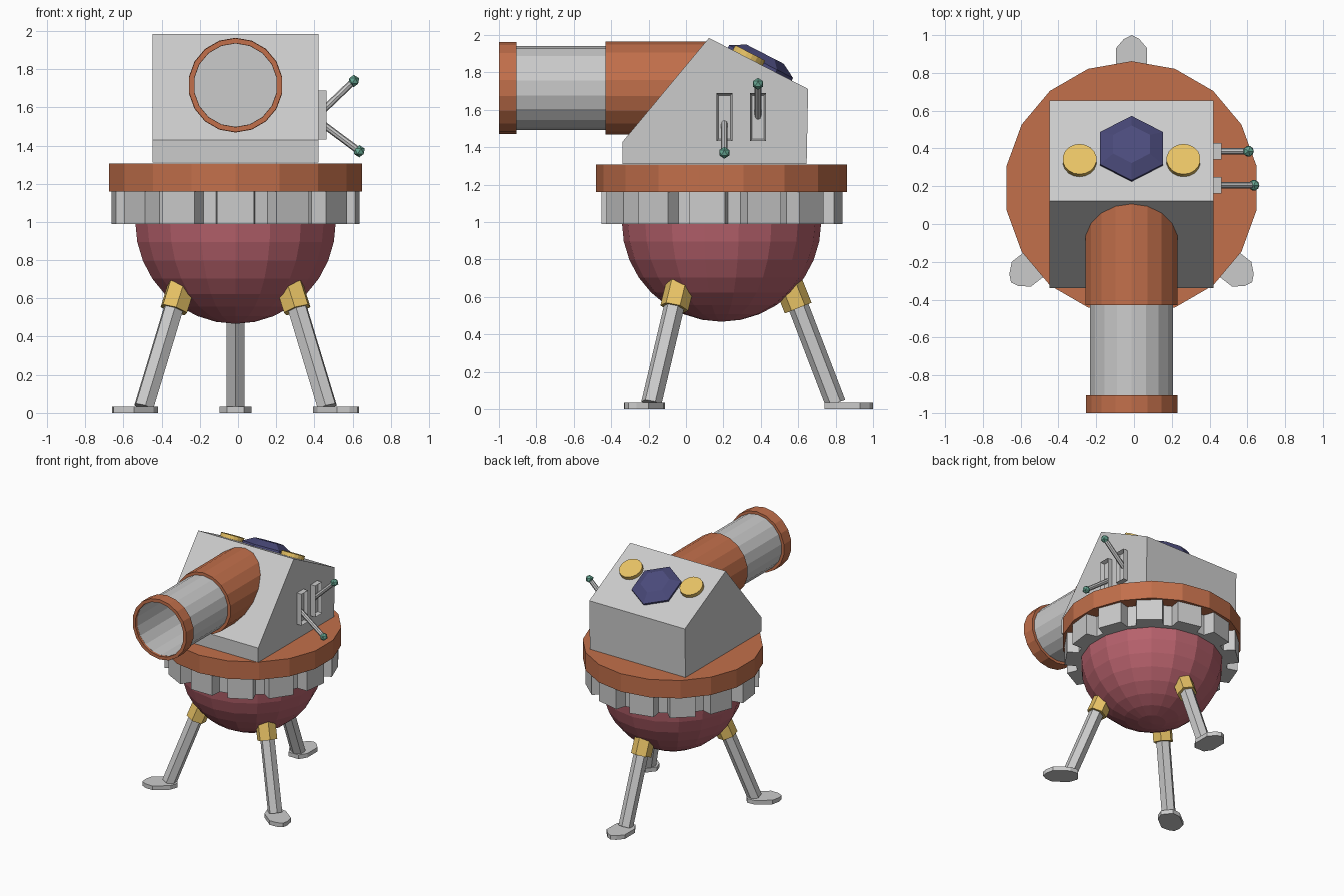
import bpy, bmesh, math
from mathutils import Vector, Matrix

if "Cube" in bpy.data.objects:
    bpy.data.objects.remove(bpy.data.objects["Cube"])

CX, CY = -0.013, 0.19          # axis of the round base


def mat(name, rgb):
    m = bpy.data.materials.new(name)
    m.diffuse_color = (*rgb, 1)
    m.use_nodes = True
    m.node_tree.nodes["Principled BSDF"].inputs["Base Color"].default_value = m.diffuse_color
    return m


COPPER = mat("copper", (0.54, 0.16, 0.07))
GOLD = mat("gold", (0.80, 0.54, 0.13))
MAROON = mat("maroon", (0.47, 0.12, 0.15))
NAVY = mat("navy", (0.07, 0.07, 0.20))
TEAL = mat("teal", (0.14, 0.40, 0.30))


def finish(name, bm, material=None, matrix=None):
    if matrix is not None:
        bmesh.ops.transform(bm, matrix=matrix, verts=bm.verts)
    bmesh.ops.recalc_face_normals(bm, faces=bm.faces)
    me = bpy.data.meshes.new(name)
    bm.to_mesh(me)
    bm.free()
    ob = bpy.data.objects.new(name, me)
    bpy.context.collection.objects.link(ob)
    if material:
        me.materials.append(material)
    return ob


def prism(name, pts, depth, material=None, matrix=None):
    """Extrude a 2D outline along local z."""
    bm = bmesh.new()
    f = bm.faces.new([bm.verts.new((x, y, 0)) for x, y in pts])
    r = bmesh.ops.extrude_face_region(bm, geom=[f])
    bmesh.ops.translate(bm, vec=(0, 0, depth),
                        verts=[v for v in r["geom"] if isinstance(v, bmesh.types.BMVert)])
    return finish(name, bm, material, matrix)


def lathe(name, profile, n, material=None, matrix=None, closed=False):
    """Spin (radius, height) points round local z; a vertex lies on +y."""
    bm = bmesh.new()
    rings = []
    for r, h in profile:
        if r == 0:
            rings.append([bm.verts.new((0, 0, h))] * n)
        else:
            rings.append([bm.verts.new((r * math.sin(2 * math.pi * i / n),
                                        r * math.cos(2 * math.pi * i / n), h)) for i in range(n)])
    pairs = list(zip(rings, rings[1:])) + ([(rings[-1], rings[0])] if closed else [])
    for a, b in pairs:
        for i in range(n):
            j = (i + 1) % n
            bm.faces.new(list(dict.fromkeys((a[i], a[j], b[j], b[i]))))
    return finish(name, bm, material, matrix)


def disc(name, r, h, n, material=None, matrix=None):
    return lathe(name, [(0, 0), (r, 0), (r, h), (0, h)], n, material, matrix)


def rod(name, p, q, r, n, material=None):
    p, q = Vector(p), Vector(q)
    d = q - p
    return disc(name, r, d.length, n, material,
                Matrix.Translation(p) @ d.to_track_quat('Z', 'Y').to_matrix().to_4x4())


def at(x, y, z):
    return Matrix.Translation((x, y, z))


# Round bowl: lower half of a sphere
R = 0.533
lathe("bowl", [(R * math.cos(a), -R * math.sin(a)) for a in
               (i * math.pi / 16 for i in range(8))] + [(0, -R)],
      18, MAROON, at(CX, CY, 1.0))

# Toothed ring and turntable
teeth, outline = 13, []
for i in range(teeth):
    c = -90 + i * 360 / teeth
    for off, r in ((-10.5, 0.565), (-8.5, 0.65), (8.5, 0.65), (10.5, 0.565)):
        a = math.radians(c + off)
        outline.append((r * math.cos(a), r * math.sin(a)))
prism("toothed_ring", outline, 0.17, None, at(CX, CY, 0.99))
disc("turntable", 0.672, 0.147, 18, COPPER, at(CX, CY, 1.16))

# Legs, collars and feet
foot = [(0.81, 0), (0.79, 0.04), (0.74, 0.083), (0.61, 0.083), (0.55, 0.045)]
foot += [(x, -y) for x, y in reversed(foot[1:])]
for label, deg in (("back", 90), ("front_left", 218), ("front_right", 322)):
    a = math.radians(deg)
    base = at(CX, CY, 0) @ Matrix.Rotation(a, 4, 'Z')

    def p(r, z):
        return base @ Vector((r, 0, z))
    rod(label + "_leg", p(0.38, 0.63), p(0.61, 0.03), 0.055, 6)
    rod(label + "_collar", p(0.36, 0.665), p(0.41, 0.54), 0.077, 6, GOLD)
    prism(label + "_foot", foot, 0.034, None, base)

# Cabin: side profile (y, z) extruded along x
prism("cabin", [(-0.34, 1.31), (-0.34, 1.428), (0.123, 1.984), (0.653, 1.711), (0.645, 1.31)],
      0.868, None,
      at(-0.447, 0, 0) @ Matrix(((0, 0, 1, 0), (1, 0, 0, 0), (0, 1, 0, 0), (0, 0, 0, 1))))

# Barrel along -y: heights are distances in front of y = 0
bar = at(CX, 0, 1.716) @ Matrix.Rotation(math.pi / 2, 4, 'X')
lathe("barrel_sleeve", [(0, -0.11), (0.248, -0.11), (0.248, 0.43), (0, 0.43)], 18, COPPER, bar)
lathe("barrel_tube", [(0.224, 0.42), (0.224, 0.98), (0.218, 0.98), (0.218, 0.44), (0, 0.44)],
      18, None, bar)
lathe("muzzle_ring", [(0.219, 0.905), (0.246, 0.905), (0.246, 1.0), (0.219, 1.0)],
      18, COPPER, bar, closed=True)

# Gem and two round caps on the rear slope
tilt = math.atan2(0.273, 0.53)


def slope(x, y):
    return at(x, y, 1.984 - (y - 0.123) * 0.515) @ Matrix.Rotation(-tilt, 4, 'X')


lathe("roof_gem", [(0, -0.01), (0.192, -0.01), (0.192, 0.015), (0.112, 0.06), (0, 0.06)],
      6, NAVY, slope(CX, 0.395))
for side, s in (("left", -1), ("right", 1)):
    disc(side + "_roof_cap", 0.09, 0.04, 18, GOLD, slope(CX + s * 0.275, 0.33) @ at(0, 0, -0.01))

# Lever slots and levers on the right side
for label, y, root, tip in (("front", 0.205, 1.53, (0.635, 1.37)),
                            ("rear", 0.385, 1.56, (0.606, 1.738))):
    bm = bmesh.new()
    bmesh.ops.create_cube(bm, size=1, matrix=at(0.438, y, 1.56) @ Matrix.Diagonal((0.05, 0.086, 0.257, 1)))
    bm.normal_update()
    face = [f for f in bm.faces if f.normal.x > 0.9]
    bmesh.ops.inset_region(bm, faces=face, thickness=0.016)
    bmesh.ops.translate(bm, vec=(-0.03, 0, 0), verts=face[0].verts)
    finish(label + "_lever_slot", bm)
    end = (tip[0], y, tip[1])
    rod(label + "_lever", (0.42, y, root), end, 0.018, 8)
    bm = bmesh.new()
    bmesh.ops.create_icosphere(bm, subdivisions=1, radius=0.032, matrix=Matrix.Translation(end))
    finish(label + "_lever_knob", bm, TEAL)
